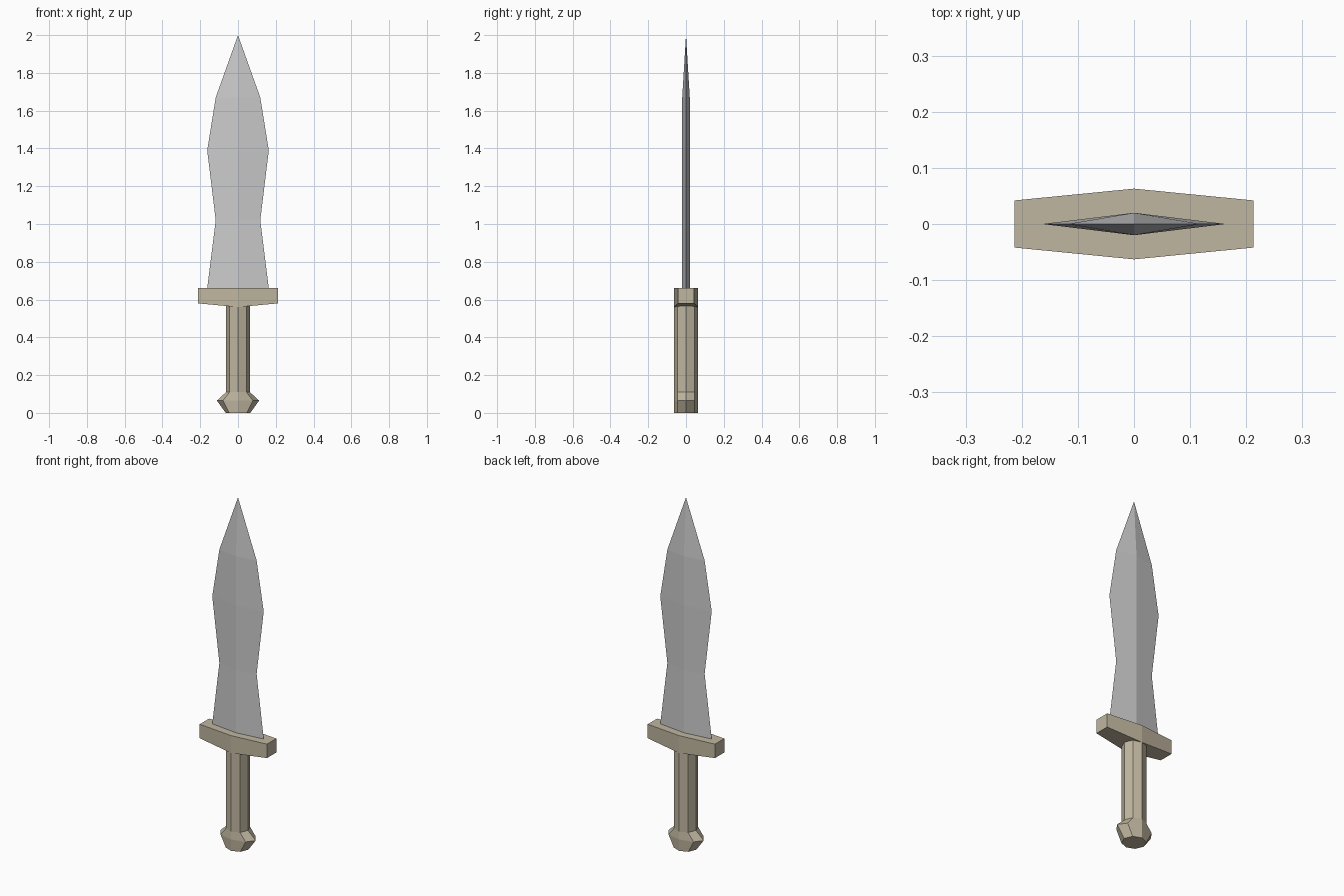
import bpy, bmesh
from math import cos, sin, pi

if "Cube" in bpy.data.objects:
    bpy.data.objects.remove(bpy.data.objects["Cube"])


def ring(sides, rx, ry, z):
    """Polygon ring with its corners on the axes."""
    return [(rx * cos(2 * pi * i / sides), ry * sin(2 * pi * i / sides), z)
            for i in range(sides)]


def loft(name, rings, tip=None, mat=None):
    """Skin a stack of rings, closing the ends with a cap or a point."""
    bm = bmesh.new()
    loops = [[bm.verts.new(p) for p in r] for r in rings]
    n = len(loops[0])
    for a, b in zip(loops, loops[1:]):
        for i in range(n):
            j = (i + 1) % n
            bm.faces.new((a[i], a[j], b[j], b[i]))
    bm.faces.new(loops[0][::-1])
    if tip:
        t = bm.verts.new(tip)
        for i in range(n):
            bm.faces.new((loops[-1][i], loops[-1][(i + 1) % n], t))
    else:
        bm.faces.new(loops[-1])
    bmesh.ops.recalc_face_normals(bm, faces=bm.faces)
    mesh = bpy.data.meshes.new(name)
    bm.to_mesh(mesh)
    bm.free()
    obj = bpy.data.objects.new(name, mesh)
    bpy.context.collection.objects.link(obj)
    if mat:
        mesh.materials.append(mat)
    return obj


hilt_mat = bpy.data.materials.new("hilt_brown")
hilt_mat.diffuse_color = (0.53, 0.47, 0.35, 1)
hilt_mat.use_nodes = True
hilt_mat.node_tree.nodes["Principled BSDF"].inputs["Base Color"].default_value = hilt_mat.diffuse_color

# Leaf-shaped blade with a diamond section
blade_profile = [(0.66, 0.163), (1.02, 0.118), (1.39, 0.163), (1.67, 0.118)]
loft("blade", [ring(4, w, 0.02, z) for z, w in blade_profile], tip=(0, 0, 2.0))

# Crossguard: front profile swept from the front edge to the back edge,
# deepest and lowest at the middle
guard_sections = [(-0.213, 0.042, 0.58), (0, 0.063, 0.56), (0.213, 0.042, 0.58)]
loft("crossguard",
     [[(x, -d, z), (x, d, z), (x, d, 0.66), (x, -d, 0.66)]
      for x, d, z in guard_sections], mat=hilt_mat)

# Octagonal grip flaring sideways into the pommel
grip_profile = [(0, 0.065), (0.065, 0.112), (0.11, 0.063), (0.565, 0.063)]
loft("grip_and_pommel", [ring(8, w, 0.063, z) for z, w in grip_profile],
     mat=hilt_mat)
